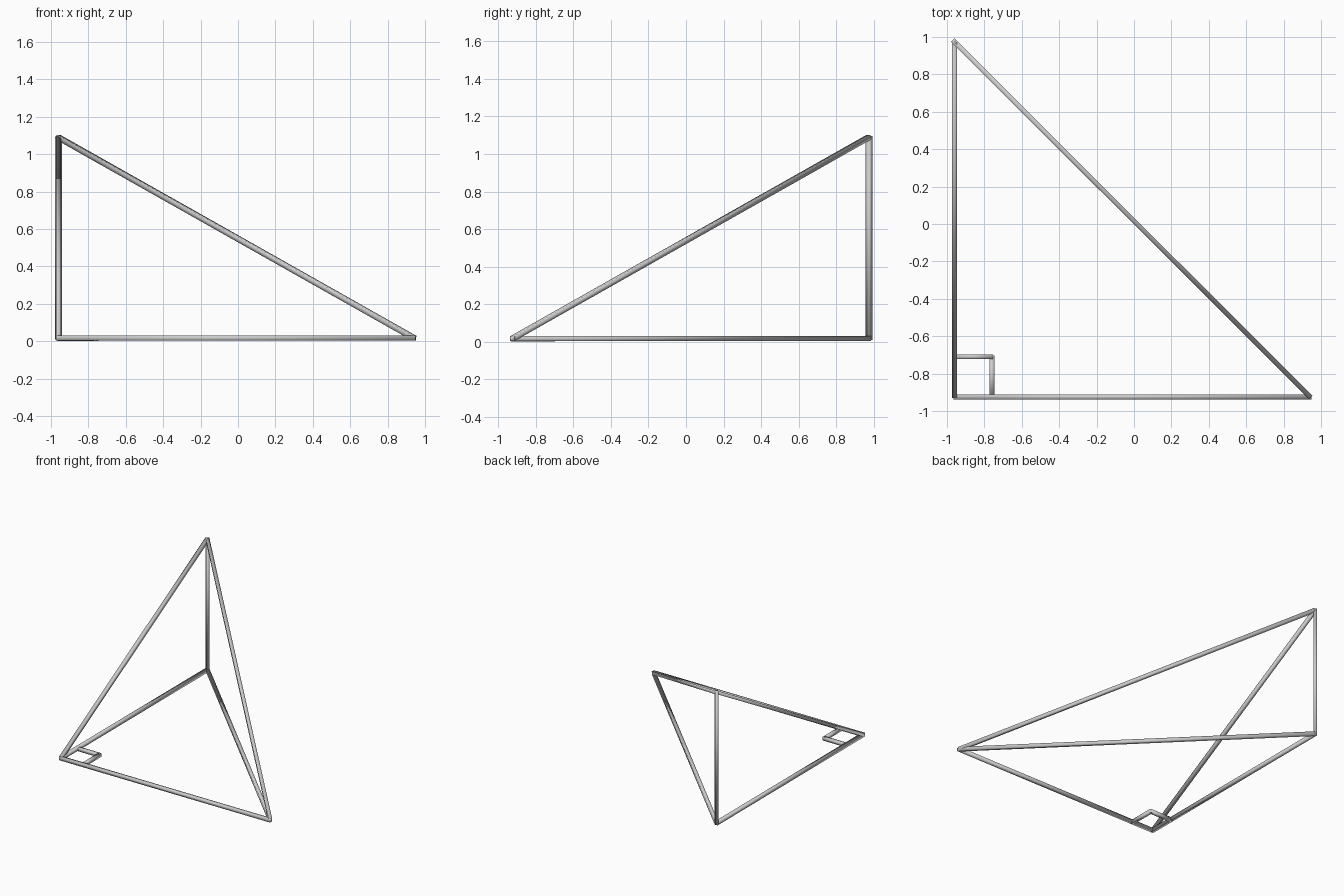
import bpy
import math
from mathutils import Quaternion, Vector

cube = bpy.data.objects.get("Cube")
if cube:
    bpy.data.objects.remove(cube, do_unlink=True)


def rod(name, start, end, roll=45, extend=0.006):
    """Soft-shaded square bar between two points, turned about its own length."""
    span = end - start
    turn = Quaternion((0, 0, 1), math.radians(roll))
    bpy.ops.mesh.primitive_cylinder_add(
        vertices=4, radius=0.0185, depth=span.length + 2 * extend,
        location=(start + end) / 2,
        rotation=(span.to_track_quat('Z', 'Y') @ turn).to_euler())
    bpy.context.object.name = name
    # Shading runs over the end caps, giving each bar a gradient along its length
    bpy.ops.object.shade_smooth()


# Corners of the pyramid
base = 0.0165
foot = Vector((-0.96, 0.975, base))
apex = Vector((-0.96, 0.975, 1.09))
square_corner = Vector((-0.96, -0.925, base))
far_corner = Vector((0.942, -0.925, base))

# Base triangle
rod("base_side_edge", foot, square_corner)
rod("base_front_edge", square_corner, far_corner)
rod("base_diagonal_edge", foot, far_corner, extend=0)

# Upright, set corner-on, and sloping edges
rod("upright_edge", foot, apex, roll=0)
rod("side_sloping_edge", square_corner, apex, extend=0)
rod("diagonal_sloping_edge", far_corner, apex, extend=0)

# Right angle marker
across = Vector((0.2, 0, -0.003))
along = Vector((0, 0.215, -0.003))
outer_point = square_corner + across + Vector((0, along.y, 0))
rod("angle_marker_back", square_corner + along, outer_point)
rod("angle_marker_side", square_corner + across, outer_point)
